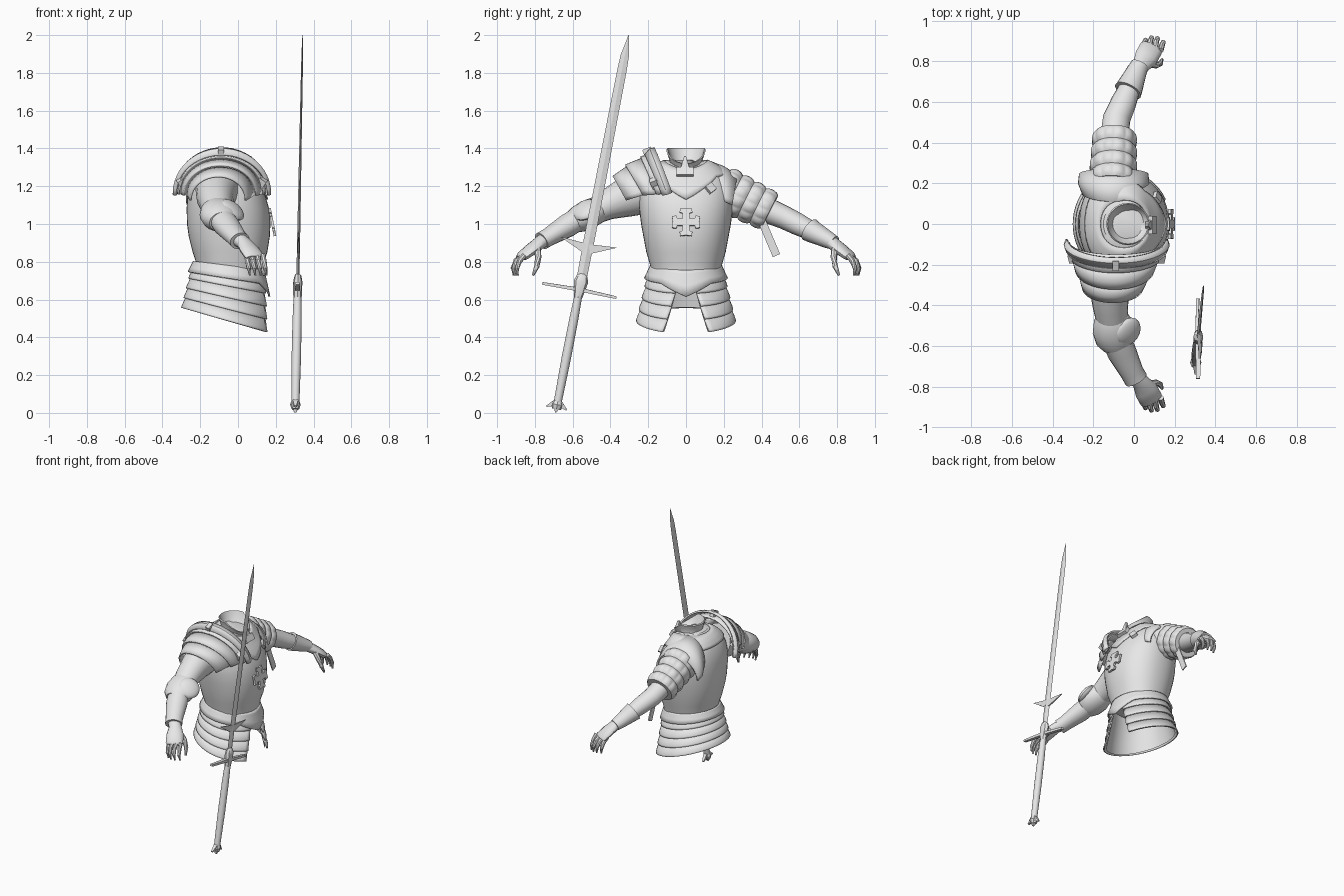
import bpy, bmesh, math
from math import sin, cos, pi
from mathutils import Vector as V

steel = bpy.data.materials.new("plain_grey")
steel.diffuse_color = (0.8, 0.8, 0.8, 1)


def finish(name, bm, thick=0, smooth=True):
    bmesh.ops.recalc_face_normals(bm, faces=bm.faces)
    me = bpy.data.meshes.new(name)
    bm.to_mesh(me)
    bm.free()
    ob = bpy.data.objects.new(name, me)
    bpy.context.collection.objects.link(ob)
    me.materials.append(steel)
    if smooth:
        bpy.ops.object.select_all(action='DESELECT')
        ob.select_set(True)
        bpy.context.view_layer.objects.active = ob
        bpy.ops.object.shade_smooth_by_angle(angle=math.radians(35))
    if thick:
        m = ob.modifiers.new("thickness", 'SOLIDIFY')
        m.thickness, m.offset = thick, 0
    return ob


def loft(name, rings, closed=True, cap=True, thick=0, smooth=True):
    """Skin a list of point rows; closed rows may be capped."""
    bm = bmesh.new()
    vs = [[bm.verts.new(p) for p in r] for r in rings]
    n = len(vs[0])
    for a, b in zip(vs, vs[1:]):
        for i in range(n if closed else n - 1):
            j = (i + 1) % n
            bm.faces.new((a[i], a[j], b[j], b[i]))
    if closed and cap:
        bm.faces.new(vs[0])
        bm.faces.new(vs[-1])
    return finish(name, bm, thick, smooth)


def tube(name, pts, n=14, radial=None):
    """Tube through (x, y, z, horizontal radius, other radius)."""
    rings = []
    for k, p in enumerate(pts):
        a, b = V(pts[max(k - 1, 0)][:3]), V(pts[min(k + 1, len(pts) - 1)][:3])
        d = (b - a).normalized()
        s = d.cross(V((0, 0, 1))).normalized()
        u = s.cross(d)
        rings.append([V(p[:3]) + (s * p[3] * cos(t) + u * p[4] * sin(t)) * (radial(t, k) if radial else 1)
                      for t in (2 * pi * i / n for i in range(n))])
    return loft(name, rings)


def box(name, c, size, rot=(0, 0, 0)):
    bm = bmesh.new()
    bmesh.ops.create_cube(bm, size=1)
    bmesh.ops.scale(bm, vec=size, verts=bm.verts)
    ob = finish(name, bm, 0, False)
    ob.location, ob.rotation_euler = c, rot
    return ob


def lerp(a, b, f):
    return tuple(x + (y - x) * f for x, y in zip(a, b))


# Breastplate and backplate: height, back x, front x, half width
BODY = [(0.75, -0.215, 0.13, 0.185), (0.79, -0.22, 0.135, 0.192), (0.85, -0.24, 0.155, 0.21),
        (0.93, -0.26, 0.168, 0.225), (1.0, -0.27, 0.172, 0.238), (1.08, -0.272, 0.165, 0.248),
        (1.15, -0.268, 0.145, 0.25), (1.21, -0.255, 0.115, 0.24), (1.27, -0.23, 0.085, 0.21),
        (1.31, -0.2, 0.07, 0.165), (1.34, -0.15, 0.06, 0.1)]


def body(t, z, off=0):
    k = next((i for i in range(len(BODY) - 2) if z <= BODY[i + 1][0]), len(BODY) - 2)
    a, b = BODY[k], BODY[k + 1]
    _, xb, xf, w = lerp(a, b, (z - a[0]) / (b[0] - a[0]))
    c, s = cos(t), sin(t)
    dip = 0.045 * max(0, c) ** 2 * max(0, (z - 1.2) / 0.14)
    return V(((xb + xf) / 2 + ((xf - xb) / 2 + off) * math.copysign(abs(c) ** 0.9, c),
              (w + off) * math.copysign(abs(s) ** 0.9, s), z - dip))


def turn(n, a=0, b=2 * pi):
    return [a + (b - a) * i / n for i in range(n)]


loft("cuirass", [[body(t, r[0]) for t in turn(40)] for r in BODY])

# Throat plate with pointed front edge
loft("throat_plate", [[body(t, min(1.13 + 0.17 * abs(t), 1.26) * (1 - f) + 1.335 * f, 0.006)
                       for t in turn(48, -pi, pi)] for f in (0, .2, .4, .6, .8, 1)], cap=False, thick=0.008)

# Flared collar, dipping at the front, with a floor inside
loft("collar", [[(-0.03 + r * cos(t), r * 0.98 * sin(t), z - dip * max(0, cos(t))) for t in turn(28)]
                for r, z, dip in [(0.1, 1.29, 0.01), (0.088, 1.335, 0.04), (0.1, 1.375, 0.06),
                                  (0.106, 1.395, 0.075), (0.1, 1.402, 0.08), (0.082, 1.35, 0.045),
                                  (0.055, 1.31, 0.01)]])
box("collar_clasp", (0.09, -0.005, 1.275), (0.025, 0.09, 0.045), (0, -0.5, 0))
loft("collar_pin", [[(0.088, -0.03, 1.29), (0.088, 0.02, 1.29), (0.06, 0.02, 1.29), (0.06, -0.03, 1.29)],
                    [(0.07, -0.01, 1.36), (0.07, 0, 1.36), (0.055, 0, 1.36), (0.055, -0.01, 1.36)]], smooth=False)

# Chest cross: one flared arm turned four times
bm = bmesh.new()
arm = [(-.019, .019), (-.019, .046), (-.034, .052), (-.03, .074), (0, .07),
       (.03, .074), (.034, .052), (.019, .046)]
pts = [(x * cos(-q) - y * sin(-q), x * sin(-q) + y * cos(-q))
       for q in (0, pi / 2, pi, 3 * pi / 2) for x, y in arm]
bm.faces.new([bm.verts.new((0.181 - 0.2 * z, y, 1.01 + z)) for y, z in pts])
finish("chest_cross", bm, 0.014, False)


# Skirt surface: v runs from waist to hem, hem lower in front
def skirt(t, v, off=0):
    return V((-0.05 - 0.009 * v + (0.185 + 0.049 * v + off) * cos(t), (0.188 + 0.068 * v + off) * sin(t),
              0.765 - 0.277 * v - (0.025 + 0.043 * v) * cos(t)))


def skirt_row(v, off):
    g = 0.16 + 0.33 * v
    return [skirt(g + (2 * pi - 2 * g) * k / 48, v, off) for k in range(49)]


EDGES = [0.1, 0.34, 0.56, 0.78, 1.0]
for i, (a, b) in enumerate(zip(EDGES, EDGES[1:])):
    loft(f"skirt_band_{i + 1}", [skirt_row(a - 0.03 + (b - a + 0.03) * f, -0.006 + 0.012 * min(f, 0.9))
                                 for f in (0, 0.85, 1)], closed=False, thick=0.008)
loft("skirt_lining", [skirt_row(v, -0.011) for v in (0, 0.25, 0.5, 0.75, 0.99)], closed=False)

# Waist plate pointed at the front
loft("waist_plate", [[skirt(t, -0.05 + f * (0.24 + max(0, 0.2 - 0.3 * abs(t))), 0.002 + 0.014 * f)
                      for t in turn(48, -pi, pi)] for f in (0, 0.15, 0.6, 1)], cap=False, thick=0.01)


# Arched shoulder bands: centre x, half width, apex (y, z), end (y, z)
def arch(cx, w, ya, za, ye, ze, n=24):
    return [(cx + w * cos(p), ye + (ya - ye) * sin(p), ze + (za - ze) * abs(sin(p)) ** 0.95)
            for p in (pi * k / n for k in range(n + 1))]


LAMES = [(-0.085, 0.235, -0.15, 1.365, -0.09, 1.165), (-0.09, 0.215, -0.235, 1.345, -0.15, 1.16),
         (-0.095, 0.18, -0.315, 1.3, -0.22, 1.155), (-0.105, 0.135, -0.38, 1.24, -0.31, 1.13)]
for i, (a, b) in enumerate(zip(LAMES, LAMES[1:])):
    low = (b[0], b[1] + 0.01, b[2] - 0.006, b[3] + 0.01, b[4] - 0.006, b[5] - 0.005)
    loft(f"shoulder_lame_{i + 1}", [arch(*a), arch(*lerp(a, low, 0.6)), arch(*low)], closed=False, thick=0.01)
loft("shoulder_rim", [arch(-0.085, 0.245, -0.165, 1.4, -0.075, 1.165), arch(-0.085, 0.255, -0.19, 1.395, -0.1, 1.155),
                      arch(-0.085, 0.245, -0.215, 1.365, -0.125, 1.15)], closed=False, thick=0.012)
box("rim_clip_top", (-0.09, -0.2, 1.38), (0.03, 0.05, 0.045), (0.4, 0, 0))
box("rim_clip_front", (0.12, -0.165, 1.22), (0.05, 0.04, 0.05), (0.4, 0.6, 0))
box("rim_clip_back", (-0.29, -0.165, 1.22), (0.05, 0.04, 0.05), (0.4, -0.6, 0))

# Plain shoulder cap on the other side
loft("shoulder_cap", [arch(-0.1, 0.15, 0.11, 1.335, 0.15, 1.17), arch(-0.1, 0.17, 0.2, 1.3, 0.2, 1.12),
                      arch(-0.1, 0.165, 0.27, 1.255, 0.245, 1.1)], closed=False, thick=0.012)
box("chest_buckle", (0.115, 0.13, 1.19), (0.02, 0.045, 0.045), (0.6, -0.4, 0.4))

# Puffed sleeve: rows of lobes along the upper arm
A, B, ROWS, SUB = (-0.105, 0.19, 1.19, 0.118, 0.122), (-0.095, 0.445, 1.065, 0.106, 0.106), 4, 6
tube("puffed_sleeve", [lerp(A, B, k / (ROWS * SUB)) for k in range(ROWS * SUB + 1)], 96,
     lambda t, k: 0.92 + (0.08 + 0.05 * abs(sin(t * 6))) * abs(sin(pi * k / SUB)) ** 0.6)
box("hanging_strap", (-0.04, 0.44, 0.925), (0.008, 0.042, 0.2), (0.4, 0, 0))

# Armoured arm
tube("upper_arm_plate", [(-0.11, -0.2, 1.18, 0.115, 0.125), (-0.12, -0.32, 1.14, 0.1, 0.105),
                         (-0.115, -0.42, 1.1, 0.085, 0.08), (-0.1, -0.53, 1.045, 0.07, 0.062)], 20)
tube("elbow_plate", [(-0.11, -0.445, 1.09, 0.075, 0.06), (-0.108, -0.47, 1.075, 0.09, 0.072),
                     (-0.1, -0.52, 1.05, 0.105, 0.078), (-0.09, -0.57, 1.025, 0.098, 0.072),
                     (-0.08, -0.6, 1.01, 0.075, 0.06)], 20)
bm = bmesh.new()
bmesh.ops.create_uvsphere(bm, u_segments=16, v_segments=10, radius=1)
bmesh.ops.scale(bm, vec=(0.075, 0.075, 0.03), verts=bm.verts)
fan = finish("elbow_fan", bm)
fan.location, fan.rotation_euler = (-0.03, -0.53, 1.075), (0.4, 0.7, 0)
tube("vambrace", [(-0.095, -0.55, 1.04, 0.07, 0.06), (-0.06, -0.63, 0.99, 0.072, 0.062),
                  (-0.01, -0.73, 0.93, 0.058, 0.048), (0.01, -0.765, 0.91, 0.058, 0.048)], 18)

# Plain arm
tube("forearm", [(-0.1, 0.4, 1.085, 0.07, 0.07), (-0.085, 0.52, 1.035, 0.068, 0.062),
                 (-0.05, 0.6, 0.995, 0.063, 0.058), (0.0, 0.72, 0.935, 0.045, 0.042)], 18)
tube("glove_cuff", [(-0.03, 0.655, 0.97, 0.07, 0.064), (-0.022, 0.67, 0.96, 0.066, 0.06),
                    (0.015, 0.755, 0.915, 0.05, 0.045), (0.03, 0.785, 0.9, 0.045, 0.038)], 18)

# Gloved hands, mirrored across y
for side, s in (("left", 1), ("right", -1)):
    def limb(name, pts, n):
        tube(f"{side}_{name}", [(x, y * s, z, a, b) for x, y, z, a, b in pts], n)
    limb("palm", [(0.0, 0.745, 0.92, 0.044, 0.04), (0.03, 0.775, 0.9, 0.042, 0.034),
                  (0.06, 0.82, 0.865, 0.058, 0.03), (0.085, 0.865, 0.83, 0.058, 0.024),
                  (0.09, 0.875, 0.82, 0.05, 0.016)], 14)
    for i in range(4):
        x, e = 0.045 + 0.029 * i, (0, 0.012, 0.008, -0.01)[i]
        limb(f"finger_{i + 1}", [(x, 0.855, 0.835, 0.014, 0.015), (x + 0.006, 0.89 + e, 0.805, 0.014, 0.014),
                                 (x + 0.012, 0.905 + e, 0.765, 0.012, 0.012),
                                 (x + 0.018, 0.9 + e, 0.728, 0.006, 0.006)], 8)
    limb("thumb", [(0.075, 0.79, 0.875, 0.02, 0.022), (0.11, 0.782, 0.825, 0.017, 0.018),
                   (0.13, 0.79, 0.775, 0.014, 0.014), (0.138, 0.81, 0.728, 0.007, 0.007)], 8)

# Sword: local frame of along (s), across (w) and thickness (x)
P, T = V((0.303, -0.69, 0.0)), V((0.342, -0.303, 2.0))
AL = (T - P).normalized()
AC = AL.cross(V((1, 0, 0))).normalized()
TH = AC.cross(AL)
L = (T - P).length


def sword(s, w, x=0):
    return P + AL * s + AC * w + TH * x


def bar(name, secs, n=16, smooth=True):
    loft(name, [[sword(s, w * cos(t), x * sin(t)) for t in turn(n)] for s, w, x in secs], smooth=smooth)


bar("blade", [(0.68, 0.026, 0.008), (0.95, 0.029, 0.008), (1.85, 0.025, 0.005), (1.93, 0.022, 0.004),
              (1.98, 0.012, 0.003), (L, 0.002, 0.001)], 4, False)
bar("grip", [(0.05, 0.021, 0.021), (0.3, 0.025, 0.025), (0.5, 0.024, 0.024), (0.65, 0.02, 0.02)])
bar("guard_collar", [(0.62, 0.022, 0.022), (0.66, 0.03, 0.024), (0.71, 0.038, 0.024), (0.74, 0.028, 0.018),
                     (0.75, 0.012, 0.01)], 8)
bar("pommel", [(0.02, 0.024, 0.02), (0.045, 0.032, 0.028), (0.068, 0.021, 0.02)], 8)


def spike(name, root, tip, w0, w1, x0, x1):
    """Tapered bar between two (along, across) points."""
    d = V((tip[0] - root[0], tip[1] - root[1])).normalized()
    loft(name, [[sword(p[0] - d.y * w * a, p[1] + d.x * w * a, x * b)
                 for a, b in ((-1, -1), (1, -1), (1, 1), (-1, 1))]
                for p, w, x in ((root, w0, x0), (tip, w1, x1))], smooth=False)


for side, s in (("left", 1), ("right", -1)):
    spike(f"{side}_crossguard", (0.665, 0), (0.66, 0.2 * s), 0.01, 0.007, 0.014, 0.01)
    spike(f"{side}_blade_lug", (0.885, 0.01 * s), (0.92, 0.15 * s), 0.026, 0.001, 0.006, 0.003)
    spike(f"{side}_pommel_petal", (0.055, 0.01 * s), (0.025, 0.054 * s), 0.016, 0.004, 0.014, 0.006)
spike("pommel_tip", (0.04, 0), (0.002, 0), 0.018, 0.004, 0.018, 0.006)
